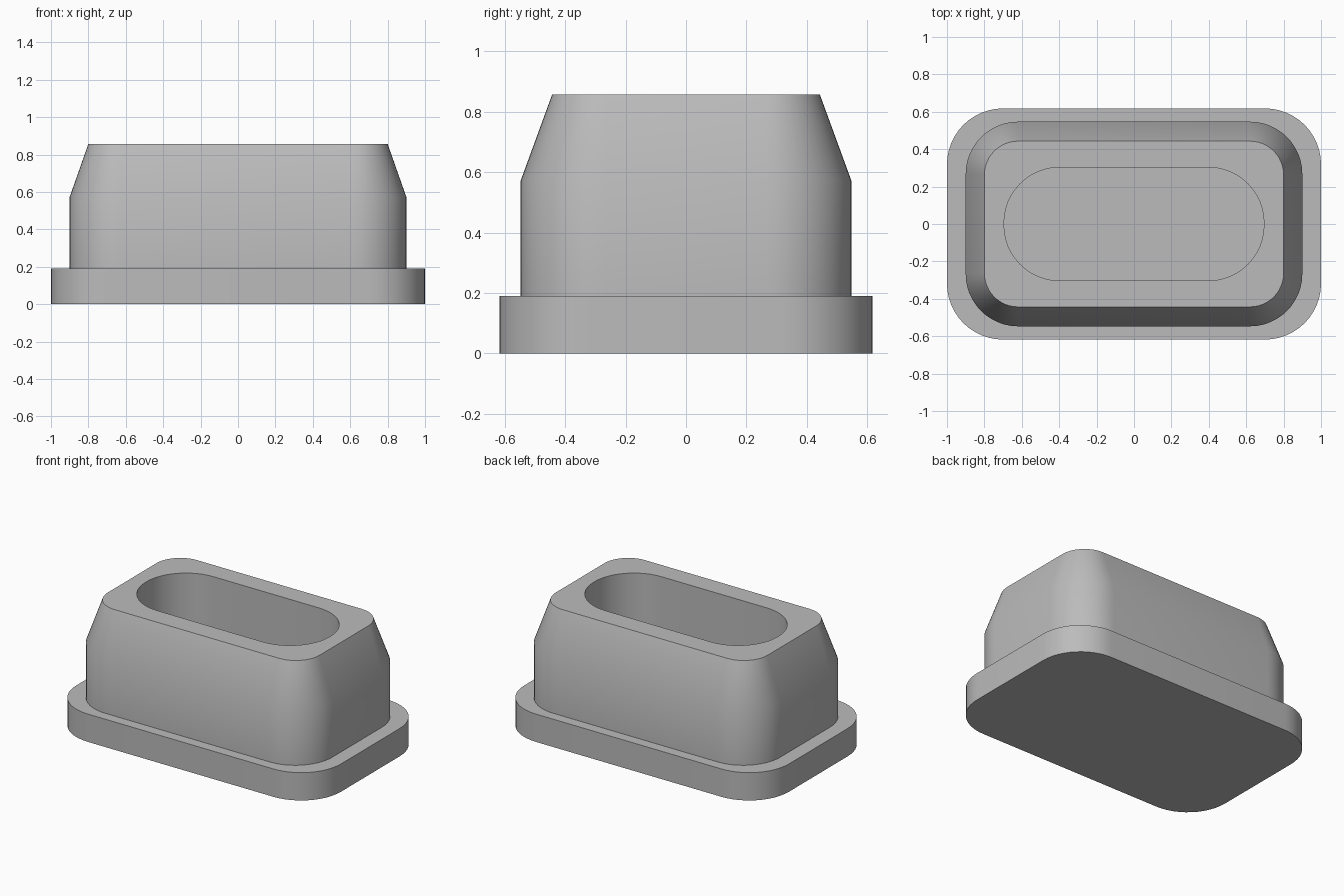
import bpy
import bmesh
from math import cos, sin, pi, radians

cube = bpy.data.objects.get("Cube")
if cube:
    bpy.data.objects.remove(cube, do_unlink=True)

grey = bpy.data.materials.new("plain grey")
grey.use_nodes = True
colour = (0.5, 0.5, 0.5, 1)
grey.diffuse_color = colour
grey.node_tree.nodes["Principled BSDF"].inputs["Base Color"].default_value = colour

STEPS = 12  # segments per rounded corner


def rounded_ring(bm, half_x, half_y, radius, z):
    """Counter-clockwise loop of vertices around a rounded rectangle."""
    ring = []
    for quarter, (sx, sy) in enumerate(((1, 1), (-1, 1), (-1, -1), (1, -1))):
        for i in range(STEPS + 1):
            a = (quarter + i / STEPS) * pi / 2
            ring.append(bm.verts.new((sx * (half_x - radius) + radius * cos(a),
                                      sy * (half_y - radius) + radius * sin(a), z)))
    return ring


def loft(name, sections):
    """Closed solid skinned through a list of rounded rectangles."""
    bm = bmesh.new()
    rings = [rounded_ring(bm, *s) for s in sections]
    for low, high in zip(rings, rings[1:]):
        n = len(low)
        for i in range(n):
            j = (i + 1) % n
            bm.faces.new((low[i], low[j], high[j], high[i]))
    bm.faces.new(rings[0][::-1])
    bm.faces.new(rings[-1])
    mesh = bpy.data.meshes.new(name)
    bm.to_mesh(mesh)
    bm.free()
    mesh.materials.append(grey)
    obj = bpy.data.objects.new(name, mesh)
    bpy.context.collection.objects.link(obj)
    bpy.ops.object.select_all(action='DESELECT')
    obj.select_set(True)
    bpy.context.view_layer.objects.active = obj
    bpy.ops.object.shade_smooth_by_angle(angle=radians(30))


# Half width, half depth, corner radius, height
loft("hollow_flanged_plug", [
    (1.0, 0.618, 0.3, 0.0),        # flange underside
    (1.0, 0.618, 0.3, 0.19),       # flange top
    (0.9, 0.547, 0.28, 0.19),      # body foot
    (0.9, 0.547, 0.28, 0.573),     # shoulder where the taper starts
    (0.8, 0.443, 0.18, 0.857),     # rim outer edge
    (0.695, 0.303, 0.298, 0.857),  # pocket mouth
    (0.695, 0.303, 0.298, 0.19),   # pocket floor
])
